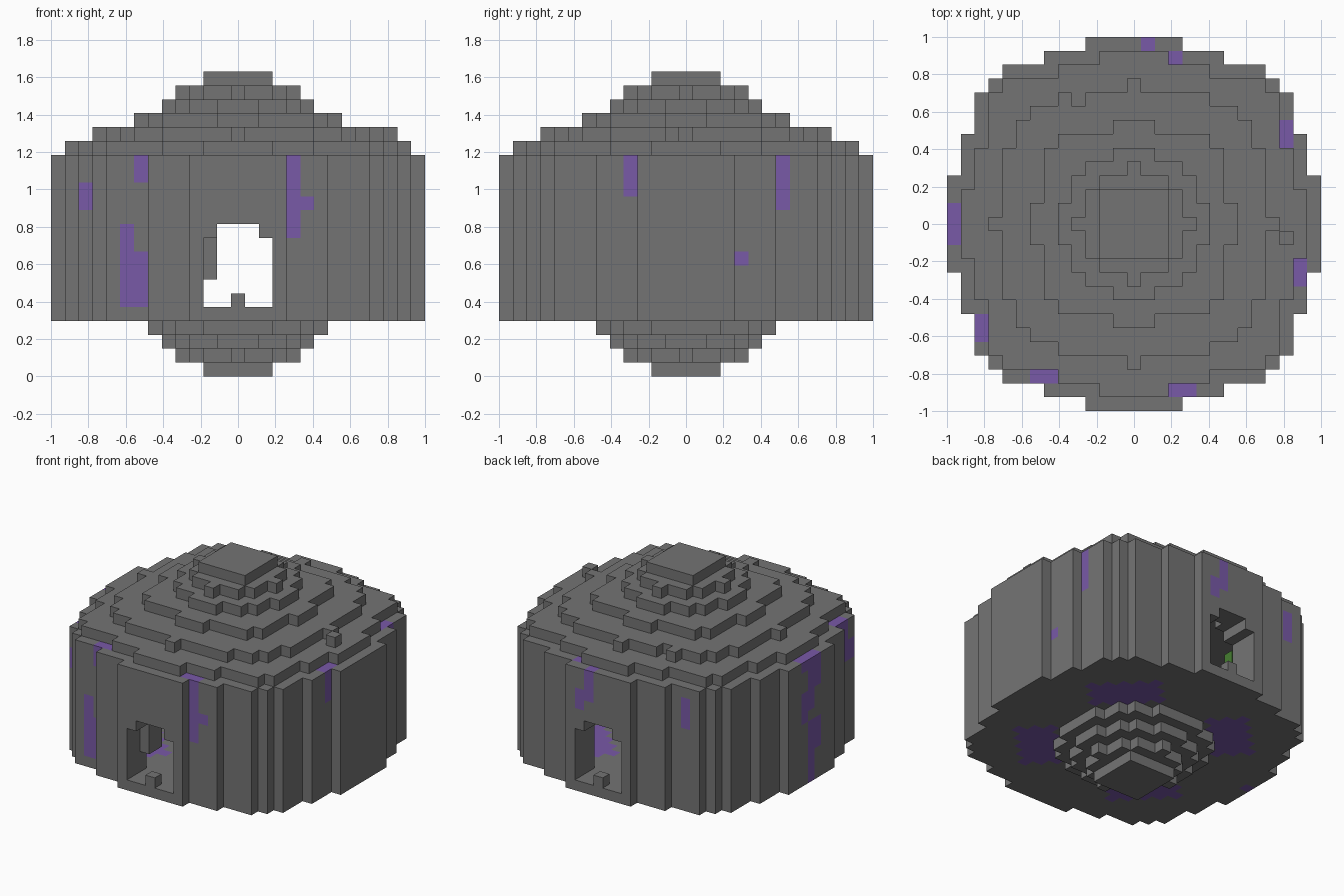
import bpy
import bmesh
from mathutils import Vector

cube = bpy.data.objects.get("Cube")
if cube:
    bpy.data.objects.remove(cube, do_unlink=True)

UNIT = 2 / 27          # edge of one block
FLOOR, WALL_TOP = 4, 15


def make_material(name, rgb):
    mat = bpy.data.materials.new(name)
    mat.use_nodes = True
    colour = (*rgb, 1)
    mat.diffuse_color = colour
    mat.node_tree.nodes["Principled BSDF"].inputs["Base Color"].default_value = colour
    return mat


materials = [
    make_material("stone grey", (0.175, 0.175, 0.175)),
    make_material("crystal purple", (0.19, 0.10, 0.39)),
    make_material("moss green", (0.06, 0.21, 0.03)),
]
GREY, PURPLE, GREEN = range(len(materials))

# Round outlines: half width in blocks for each row away from the centre
CAP = [2, 2, 2]
SMALL = [4, 3, 3, 2, 0]
MEDIUM = [5, 5, 4, 4, 3, 1]
DRUM = [13] * 4 + [12] * 3 + [11] * 3 + [10, 9, 6, 3]
FOOT = [6, 6, 6, 5, 5, 4, 2]
EAVE = [12] * 3 + [11] * 3 + [10] * 4 + [9, 5, 2]
ROOF_LOW = [10] + [9] * 5 + [8, 8, 7, 5, 0]
ROOF_MID = [7, 7, 6, 6, 6, 6, 5, 1]

blocks = {}            # (i, j, k) -> (part, colour)


def add_disc(part, outline, level):
    for row, half in enumerate(outline):
        for j in {row, -row}:
            for i in range(-half, half + 1):
                blocks[i, j, level] = (part, GREY)


def paint(i, j, low, high, colour=PURPLE):
    for k in range(low, high + 1):
        if (i, j, k) in blocks:
            blocks[i, j, k] = (blocks[i, j, k][0], colour)


def add_column(part, i, j, low, high, colour=GREY):
    for k in range(low, high + 1):
        blocks[i, j, k] = (part, colour)


# Stepped base, drum and stepped roof
for level, outline in enumerate([CAP, SMALL, MEDIUM, FOOT]):
    add_disc("stepped_base", outline, level)
for level in range(FLOOR, WALL_TOP + 1):
    add_disc("floor" if level == FLOOR else "drum_wall", DRUM, level)
for step, outline in enumerate([EAVE, ROOF_LOW, ROOF_MID, MEDIUM, SMALL, CAP], 1):
    add_disc("stepped_roof", outline, WALL_TOP + step)
blocks[11, -1, WALL_TOP + 2] = ("stepped_roof", GREY)
del blocks[-4, 9, WALL_TOP + 2]

# Hollow chamber, and a doorway in the front and in the back
for i, j, k in list(blocks):
    chamber = i * i + j * j <= 121 and FLOOR < k < WALL_TOP
    doorway = FLOOR < k <= 10 and abs(i) <= (2 if k < 10 else 1)
    if chamber or doorway:
        del blocks[i, j, k]

# Loose blocks in the doorways and the chamber
for side in (-1, 1):
    add_column("door_stone", 0, 13 * side, 5, 5)
for j in (-11, -10):
    add_column("hanging_stone", -2, j, 7, 9)
add_column("moss_column", -8, 4, 5, 13, GREEN)

# Crystal seams: column, row, lowest and highest level
SEAMS = [
    (-11, -9, 12, 13), (-7, -11, 14, 15), (-6, -11, 15, 15),
    (-8, -11, 5, 10), (-7, -11, 5, 8),
    (4, -12, 10, 15), (3, -12, 15, 15), (5, -12, 12, 12),
    (12, -4, 13, 15), (12, -3, 15, 15), (11, 7, 12, 15), (11, 6, 15, 15),
    (12, 4, 8, 8), (1, 13, 13, 15), (2, 13, 12, 13), (3, 12, 15, 15),
    (-8, 11, 12, 14), (-13, 1, 10, 12), (-13, 1, 15, 15), (-13, 0, 11, 15),
    (-13, -1, 13, 15), (-13, 0, 4, 9), (-13, -1, 7, 9),
    (-11, -8, 12, 15), (-11, -7, 13, 15),
]
for seam in SEAMS:
    paint(*seam)

# Crystal patches in the floor, one on each diagonal
for i, j, k in list(blocks):
    radius = (i * i + j * j) ** 0.5
    if k == FLOOR and 7 < radius < 10.6 and abs(abs(i) - abs(j)) < 5:
        paint(i, j, k, k)

# One mesh per part, made of the exposed block faces only
AXES = [Vector(v) for v in ((1, 0, 0), (0, 1, 0), (0, 0, 1))]


def build_part(part):
    bm = bmesh.new()
    for cell, (owner, colour) in blocks.items():
        if owner != part:
            continue
        centre = Vector(cell) + Vector((0, 0, 0.5))
        for n, axis in enumerate(AXES):
            u, v = AXES[(n + 1) % 3] / 2, AXES[(n + 2) % 3] / 2
            for sign in (-1, 1):
                neighbour = tuple(int(c) for c in Vector(cell) + axis * sign)
                if neighbour in blocks:
                    continue
                mid = centre + axis * (sign / 2)
                ring = [mid - u - v, mid + u - v, mid + u + v, mid - u + v]
                face = bm.faces.new([bm.verts.new(p * UNIT) for p in ring[::sign]])
                face.material_index = colour
    bmesh.ops.remove_doubles(bm, verts=bm.verts[:], dist=UNIT / 100)
    mesh = bpy.data.meshes.new(part)
    bm.to_mesh(mesh)
    bm.free()
    for mat in materials:
        mesh.materials.append(mat)
    bpy.context.scene.collection.objects.link(bpy.data.objects.new(part, mesh))


for part in sorted({owner for owner, _ in blocks.values()}):
    build_part(part)
